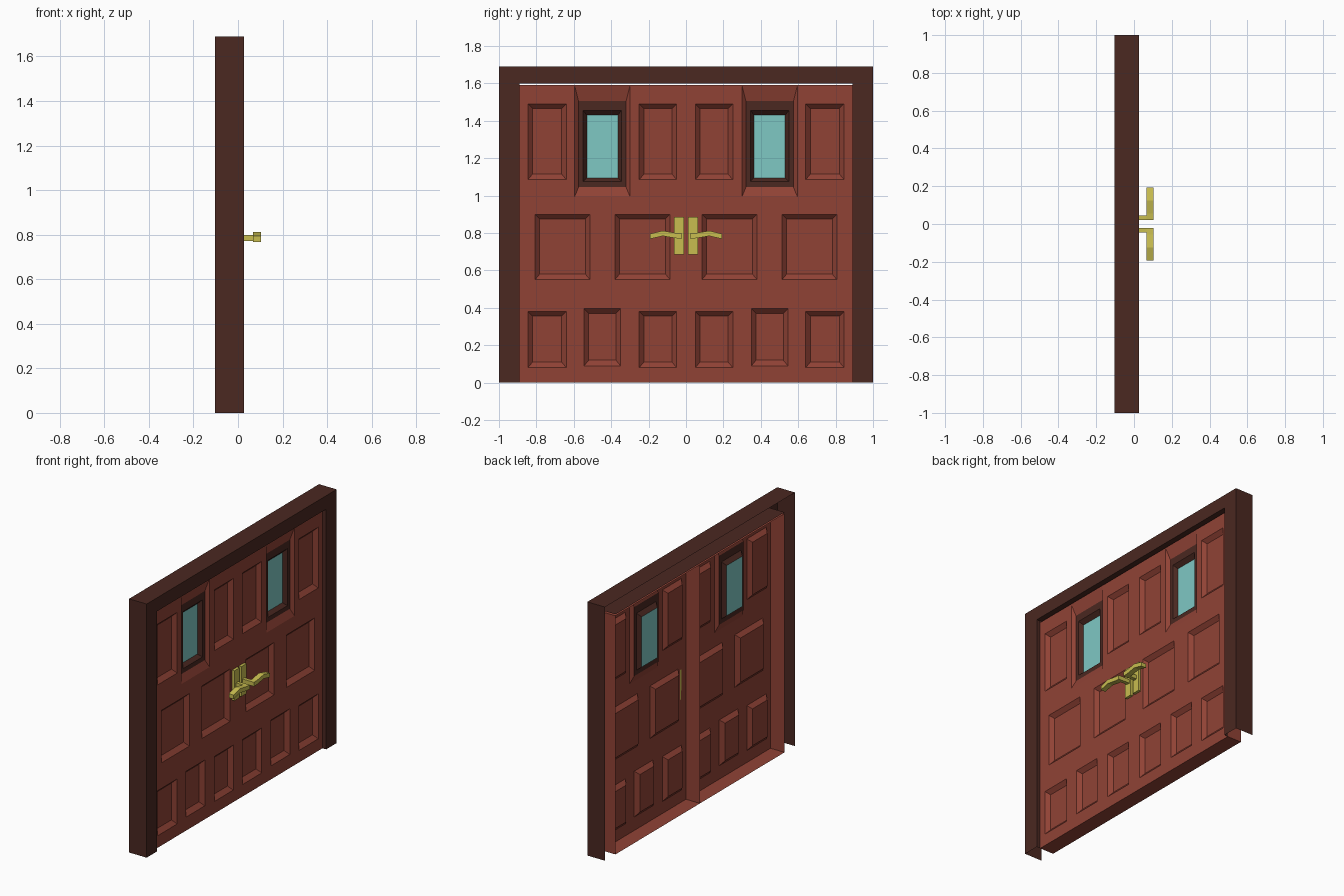
import bpy, bmesh

if "Cube" in bpy.data.objects:
    bpy.data.objects.remove(bpy.data.objects["Cube"])

BACK, FRONT = -0.103, 0.027


def material(name, rgb):
    m = bpy.data.materials.new(name)
    m.diffuse_color = (*rgb, 1)
    m.use_nodes = True
    m.node_tree.nodes["Principled BSDF"].inputs["Base Color"].default_value = m.diffuse_color
    return m


RED = material("red_wood", (0.28, 0.055, 0.036))
BROWN = material("dark_wood", (0.069, 0.021, 0.015))
GLASS = material("glass", (0.21, 0.58, 0.55))
BRASS = material("brass", (0.58, 0.51, 0.08))


def finish(bm, name, mats):
    bmesh.ops.remove_doubles(bm, verts=bm.verts, dist=0.0001)
    me = bpy.data.meshes.new(name)
    bm.to_mesh(me)
    bm.free()
    for m in mats:
        me.materials.append(m)
    ob = bpy.data.objects.new(name, me)
    bpy.context.collection.objects.link(ob)
    return ob


def quad(bm, pts, mat=0):
    bm.faces.new([bm.verts.new(p) for p in pts]).material_index = mat


def rect(y0, y1, z0, z1, x):
    return [(x, y0, z0), (x, y1, z0), (x, y1, z1), (x, y0, z1)]


def loft(bm, rings, mats, closed=True):
    for a, b, m in zip(rings, rings[1:], mats):
        n = len(a)
        for i in range(n if closed else n - 1):
            j = (i + 1) % n
            quad(bm, [a[i], a[j], b[j], b[i]], m)


def box(bm, x0, x1, y0, y1, z0, z1):
    a, b = rect(y0, y1, z0, z1, x0), rect(y0, y1, z0, z1, x1)
    loft(bm, [a, b], [0])
    quad(bm, b)
    quad(bm, a[::-1])


# Surround: U-shaped moulding, open at the back and bottom
def arch(w, h, x):
    return [(x, w, 0), (x, w, h), (x, -w, h), (x, -w, 0)]


bm = bmesh.new()
loft(bm, [arch(1, 1.69, BACK), arch(1, 1.69, FRONT),
          arch(0.89, 1.6, FRONT), arch(0.89, 1.6, 0)], [0, 0, 0], closed=False)
quad(bm, [(BACK, -0.89, 1.6), (BACK, 0.89, 1.6), (0, 0.89, 1.6), (0, -0.89, 1.6)])
finish(bm, "door_surround", [BROWN])

# Recessed panels of one leaf, on the +y side: y0, y1, z0, z1
PANELS = [(0.05, 0.25, 1.085, 1.49), (0.64, 0.845, 1.085, 1.49),
          (0.085, 0.38, 0.55, 0.90), (0.513, 0.807, 0.55, 0.90),
          (0.05, 0.25, 0.08, 0.38), (0.64, 0.845, 0.08, 0.38),
          (0.35, 0.545, 0.09, 0.395)]
WINDOW = (0.30, 0.595, 0.995, 1.585)
WC = 0.4475


def mirror(r, s):
    return r if s > 0 else (-r[1], -r[0], r[2], r[3])


def make_leaf(s, name):
    bm = bmesh.new()
    outer = mirror((0, 0.89, 0, 1.59), s)
    panels = [mirror(p, s) for p in PANELS]
    window = mirror(WINDOW, s)
    holes = panels + [window]

    # side walls reaching back
    loft(bm, [rect(*outer, BACK), rect(*outer, 0)], [0])

    # front sheet, leaving the panel openings free
    ys = sorted({v for r in holes + [outer] for v in r[:2]})
    zs = sorted({v for r in holes + [outer] for v in r[2:]})
    for y0, y1 in zip(ys, ys[1:]):
        for z0, z1 in zip(zs, zs[1:]):
            cy, cz = (y0 + y1) / 2, (z0 + z1) / 2
            if not any(r[0] < cy < r[1] and r[2] < cz < r[3] for r in holes):
                quad(bm, rect(y0, y1, z0, z1, 0))

    # sloped recesses
    for y0, y1, z0, z1 in panels:
        inner = rect(y0 + 0.025, y1 - 0.025, z0 + 0.03, z1 - 0.025, -0.025)
        loft(bm, [rect(y0, y1, z0, z1, 0), inner], [0])
        quad(bm, inner)

    # window: sloped red border, dark stepped frame, glass
    c = WC * s
    rings = [rect(*window, 0)] + [
        rect(c - h, c + h, z0, z1, x) for h, z0, z1, x in
        [(0.127, 1.045, 1.505, -0.02), (0.103, 1.075, 1.455, -0.02),
         (0.083, 1.095, 1.43, -0.045)]]
    loft(bm, rings, [0, 1, 1])
    quad(bm, rings[-1], 2)
    finish(bm, name, [RED, BROWN, GLASS])


def make_handle(s, name):
    bm = bmesh.new()
    # backplate and post
    y0, y1, _, _ = mirror((0.01, 0.064, 0, 0), s)
    box(bm, 0, 0.018, y0, y1, 0.685, 0.885)
    y0, y1, _, _ = mirror((0.022, 0.046, 0, 0), s)
    box(bm, 0.018, 0.07, y0, y1, 0.772, 0.798)
    # bent lever
    top = [(0.022, 0.798), (0.055, 0.80), (0.125, 0.812), (0.192, 0.795)]
    low = [(0.022, 0.77), (0.055, 0.772), (0.125, 0.784), (0.192, 0.768)]
    sections = [[(0.067, s * a, za), (0.103, s * a, za),
                 (0.103, s * b, zb), (0.067, s * b, zb)]
                for (a, za), (b, zb) in zip(top, low)]
    loft(bm, sections, [0] * 3)
    quad(bm, sections[0])
    quad(bm, sections[-1])
    bmesh.ops.remove_doubles(bm, verts=bm.verts, dist=0.0001)
    bmesh.ops.recalc_face_normals(bm, faces=bm.faces)
    finish(bm, name, [BRASS])


for s, side in ((1, "right"), (-1, "left")):
    make_leaf(s, side + "_door_leaf")
    make_handle(s, side + "_door_handle")
